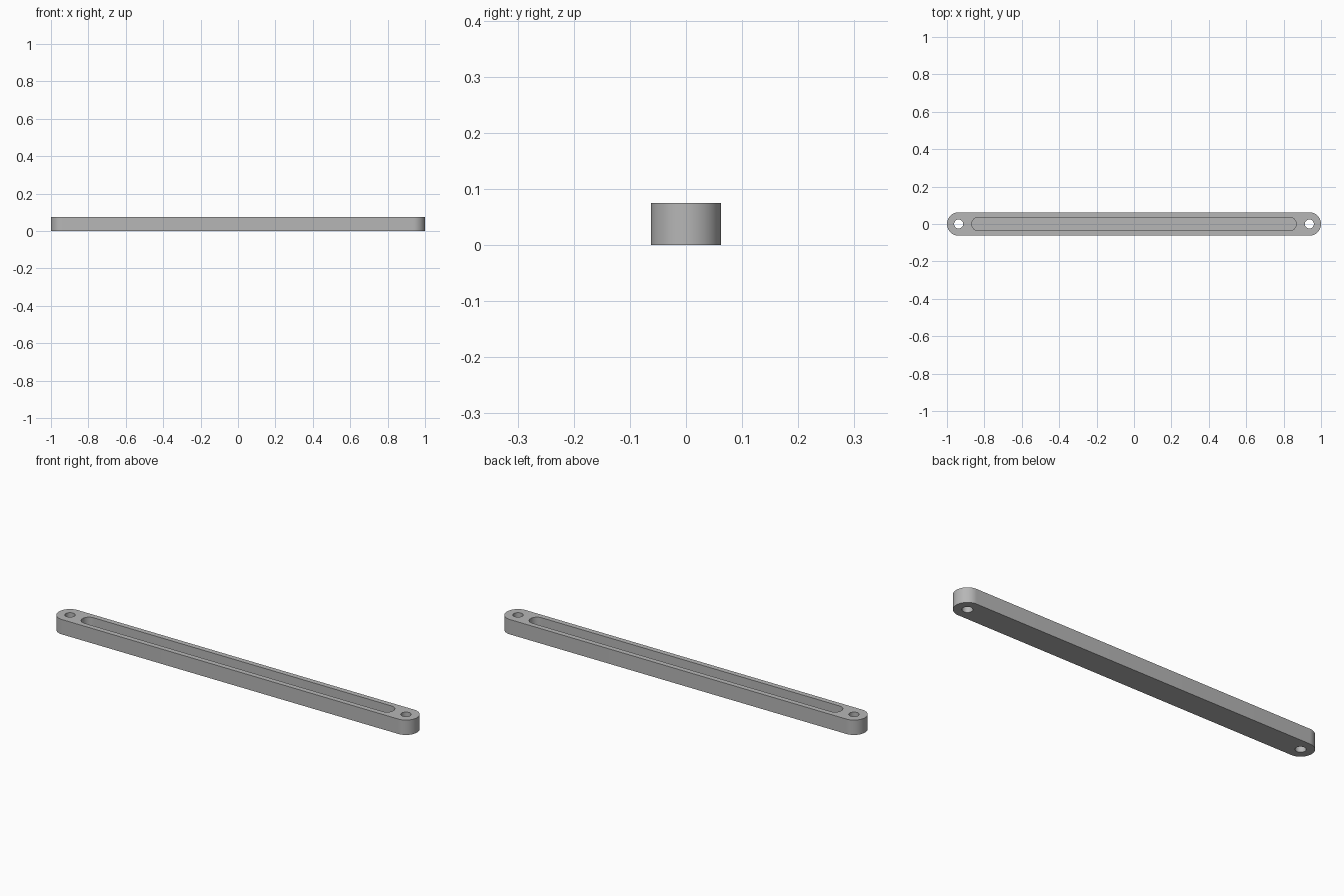
import bpy
import bmesh
from math import sin, cos, pi, radians

if "Cube" in bpy.data.objects:
    bpy.data.objects.remove(bpy.data.objects["Cube"], do_unlink=True)

LENGTH, RADIUS, HEIGHT = 2.0, 0.0625, 0.075
SLOT_LENGTH, SLOT_RADIUS, SLOT_FLOOR = 1.735, 0.036, 0.025
HOLE_X, HOLE_RADIUS = 0.9375, 0.024
ARC_STEPS = 32

grey = bpy.data.materials.new("plain grey")
grey.use_nodes = True
colour = (0.47, 0.47, 0.47, 1)
grey.diffuse_color = colour
grey.node_tree.nodes["Principled BSDF"].inputs["Base Color"].default_value = colour


def stadium(name, length, radius, z0, z1, x=0):
    """Upright prism with a round-ended outline; a cylinder when length is 2 * radius."""
    bm = bmesh.new()
    half = length / 2 - radius
    points = []
    for side in (1, -1):
        for i in range(ARC_STEPS + 1):
            a = -pi / 2 + pi * i / ARC_STEPS
            points.append((x + side * (half + radius * cos(a)), side * radius * sin(a), z0))
    face = bm.faces.new([bm.verts.new(p) for p in points])
    bmesh.ops.remove_doubles(bm, verts=bm.verts, dist=1e-5)
    top = bmesh.ops.extrude_face_region(bm, geom=list(bm.faces))
    for v in top["geom"]:
        if isinstance(v, bmesh.types.BMVert):
            v.co.z = z1
    bmesh.ops.recalc_face_normals(bm, faces=bm.faces)
    mesh = bpy.data.meshes.new(name)
    bm.to_mesh(mesh)
    bm.free()
    mesh.materials.append(grey)
    obj = bpy.data.objects.new(name, mesh)
    bpy.context.collection.objects.link(obj)
    return obj


# Round-ended bar
bar = stadium("slotted_bar", LENGTH, RADIUS, 0, HEIGHT)

# Blind slot in the top and a through hole at each end
cutters = [stadium("slot_cutter", SLOT_LENGTH, SLOT_RADIUS, SLOT_FLOOR, HEIGHT * 2)]
for side, label in ((1, "left"), (-1, "right")):
    cutters.append(stadium(label + "_hole_cutter", HOLE_RADIUS * 2, HOLE_RADIUS,
                           -HEIGHT, HEIGHT * 2, side * HOLE_X))

bpy.ops.object.select_all(action='DESELECT')
bpy.context.view_layer.objects.active = bar
bar.select_set(True)
for cutter in cutters:
    cutter.hide_render = True
    mod = bar.modifiers.new(cutter.name, 'BOOLEAN')
    mod.operation = 'DIFFERENCE'
    mod.solver = 'EXACT'
    mod.object = cutter
    bpy.ops.object.modifier_apply(modifier=mod.name)
    bpy.data.objects.remove(cutter, do_unlink=True)

# Smooth round walls, crisp rims
bpy.ops.object.shade_smooth_by_angle(angle=radians(30))
